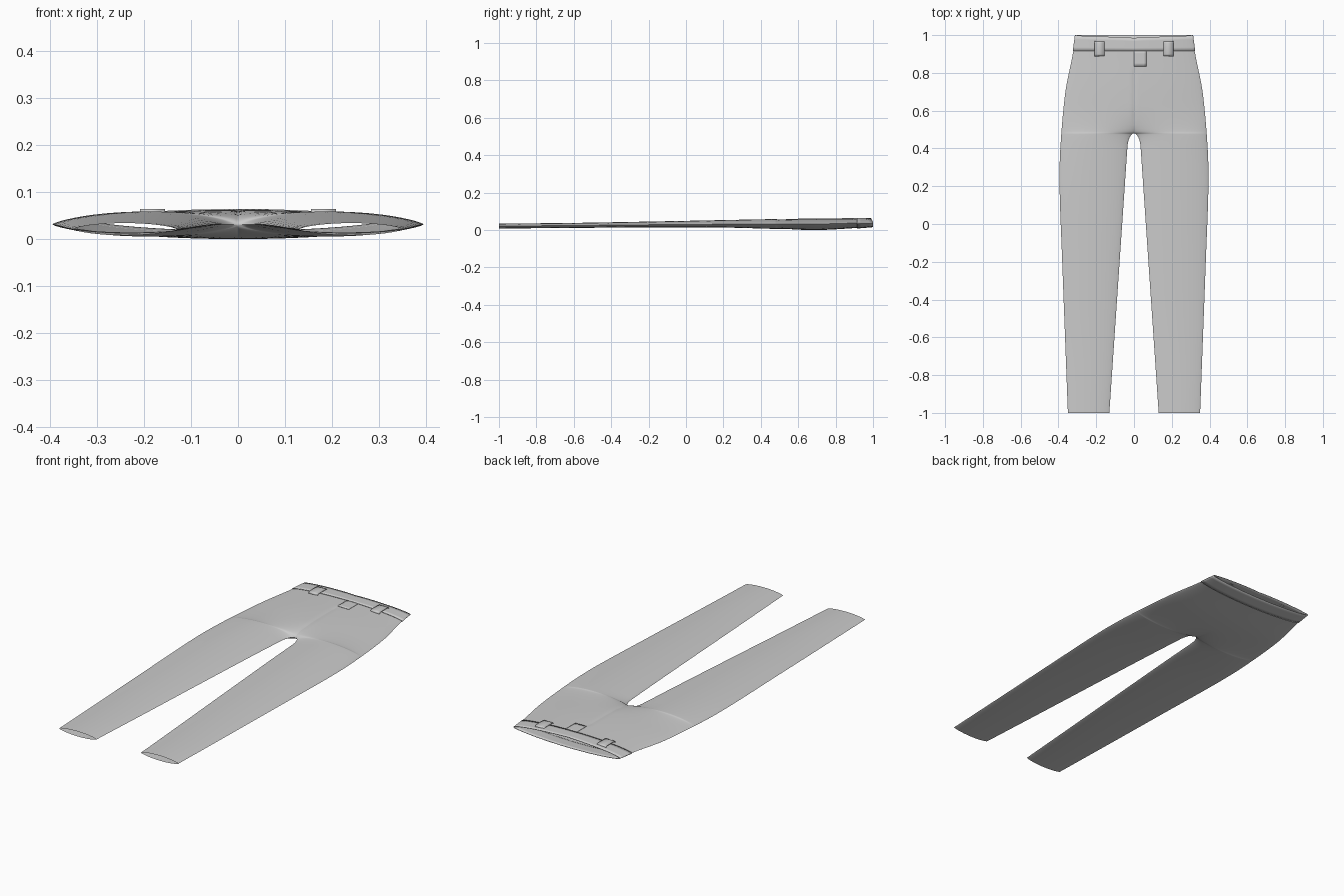
import bpy, bmesh, math

cube = bpy.data.objects.get("Cube")
if cube:
    bpy.data.objects.remove(cube)

CROTCH, BAND, WAIST = 0.48, 0.915, 1.0
COLS = 22

# Length position: outer half width, back height, side seam height, front height
SECTIONS = [
    (-1.0, 0.350, 0.008, 0.021, 0.034),
    (-0.6, 0.365, 0.011, 0.024, 0.038),
    (-0.2, 0.380, 0.014, 0.028, 0.045),
    (0.2, 0.394, 0.013, 0.031, 0.053),
    (0.4, 0.390, 0.008, 0.031, 0.057),
    (0.7, 0.363, 0.000, 0.032, 0.062),
    (0.9, 0.324, 0.010, 0.037, 0.061),
    (1.0, 0.310, 0.018, 0.039, 0.060),
]


def section(y):
    """Smooth interpolation through the section table."""
    n = len(SECTIONS)
    i = max(k for k in range(n - 1) if k == 0 or SECTIONS[k][0] <= y)
    a, b = SECTIONS[i], SECTIONS[i + 1]
    p, q = SECTIONS[max(i - 1, 0)], SECTIONS[min(i + 2, n - 1)]
    h = b[0] - a[0]
    t = (y - a[0]) / h
    out = []
    for k in range(1, 5):
        m0 = (b[k] - p[k]) / (b[0] - p[0]) * h
        m1 = (q[k] - a[k]) / (q[0] - a[0]) * h
        out.append((2*t**3 - 3*t**2 + 1) * a[k] + (t**3 - 2*t**2 + t) * m0
                   + (3*t**2 - 2*t**3) * b[k] + (t**3 - t**2) * m1)
    return out


def inner(y):
    """Inseam position, rounded off at the crotch."""
    d = max(CROTCH - y, 0)
    return 0.03 * math.sqrt(1 - (1 - min(d / 0.07, 1)) ** 2) + 0.068 * d


def surface(x, y, front):
    """Cloth height: two lens-shaped legs that blend into one seat."""
    xo, back, edge, top = section(y)
    xi = inner(y)
    x = abs(x)

    def lens(s):
        return max(1 - s * s, 0) ** 0.7

    leg = lens((2 * x - xi - xo) / (xo - xi))
    w = min(max((y - CROTCH) / 0.16, 0), 1)
    w = math.sqrt(w * (2 - w))
    shape = leg * (1 - w) + lens(x / xo) * w
    z = edge + ((top if front else back) - edge) * shape
    if front and 0.53 < y < 0.82:
        z -= 0.003 * math.exp(-(x / 0.008) ** 2)
    return z


def make(name, verts, faces, angle=40):
    mesh = bpy.data.meshes.new(name)
    bm = bmesh.new()
    vs = [bm.verts.new(v) for v in verts]
    for f in faces:
        bm.faces.new([vs[i] for i in f])
    bmesh.ops.remove_doubles(bm, verts=bm.verts, dist=1e-5)
    bm.to_mesh(mesh)
    bm.free()
    obj = bpy.data.objects.new(name, mesh)
    bpy.context.collection.objects.link(obj)
    bpy.ops.object.select_all(action='DESELECT')
    obj.select_set(True)
    bpy.context.view_layer.objects.active = obj
    bpy.ops.object.shade_smooth_by_angle(angle=math.radians(angle))
    return obj


def grid(rows):
    """Join rows of points into a sheet of quads."""
    n = len(rows[0])
    faces = [(r*n + c, r*n + c + 1, (r+1)*n + c + 1, (r+1)*n + c)
             for r in range(len(rows) - 1) for c in range(n - 1)]
    return [p for row in rows for p in row], faces


def spread(a, b, n):
    return [a + (b - a) * i / n for i in range(n + 1)]


def thicken(obj, amount, offset=1):
    mod = obj.modifiers.new("Thickness", 'SOLIDIFY')
    mod.thickness = amount
    mod.offset = offset


def mirror(obj):
    mod = obj.modifiers.new("Mirror", 'MIRROR')
    mod.merge_threshold = 0.0004


def half_ring(y):
    """One side of the garment: front from inseam to side seam, then back."""
    xi, xo = inner(y), section(y)[0]
    xs = [xi + (xo - xi) * (1 - math.cos(math.pi * i / COLS)) / 2
          for i in range(COLS + 1)]
    return ([(x, y, surface(x, y, True)) for x in xs]
            + [(x, y, surface(x, y, False)) for x in reversed(xs[:-1])])


# Legs and seat, open at the cuffs and waist
lengths = (spread(-1, 0.4, 28)[:-1]
           + [CROTCH - 0.08 * (1 - i / 8) ** 2 for i in range(9)]
           + [CROTCH + 0.1 * (i / 6) ** 2 for i in range(1, 7)]
           + spread(0.6, 0.93, 16))
trousers = make("trousers_body", *grid([half_ring(y) for y in lengths]), angle=60)
mirror(trousers)

# Waistband, cut slightly lower at the front
band_rows = []
for t in spread(0, 1, 4):
    row = []
    for i, (x, y, z) in enumerate(half_ring(BAND + t * (WAIST - BAND))):
        drop = 0.016 * (1 - i / COLS) if i < COLS else 0
        row.append((x, y - drop * t, z))
    band_rows.append(row)
waistband = make("waistband", *grid(band_rows), angle=60)
mirror(waistband)
thicken(waistband, 0.003)

# Belt loops standing proud of the band
X0, X1 = 0.155, 0.208
base = surface((X0 + X1) / 2, 0.93, True)
path = [(0.888, base), (0.892, base + 0.007), (0.9, base + 0.009),
        (0.957, base + 0.009), (0.965, base + 0.007), (0.968, base)]
loops = make("belt_loops", *grid([[(X0, y, z), (X1, y, z)] for y, z in path]))
mirror(loops)
thicken(loops, 0.003, -1)

# Fly flap just under the waistband
flap_rows = [[(x, y, surface(x, y, True) + 0.0015) for x in spread(0, 0.065, 5)]
             for y in spread(0.835, 0.92, 5)]
flap = make("fly_flap", *grid(flap_rows))
thicken(flap, 0.002, 0)
